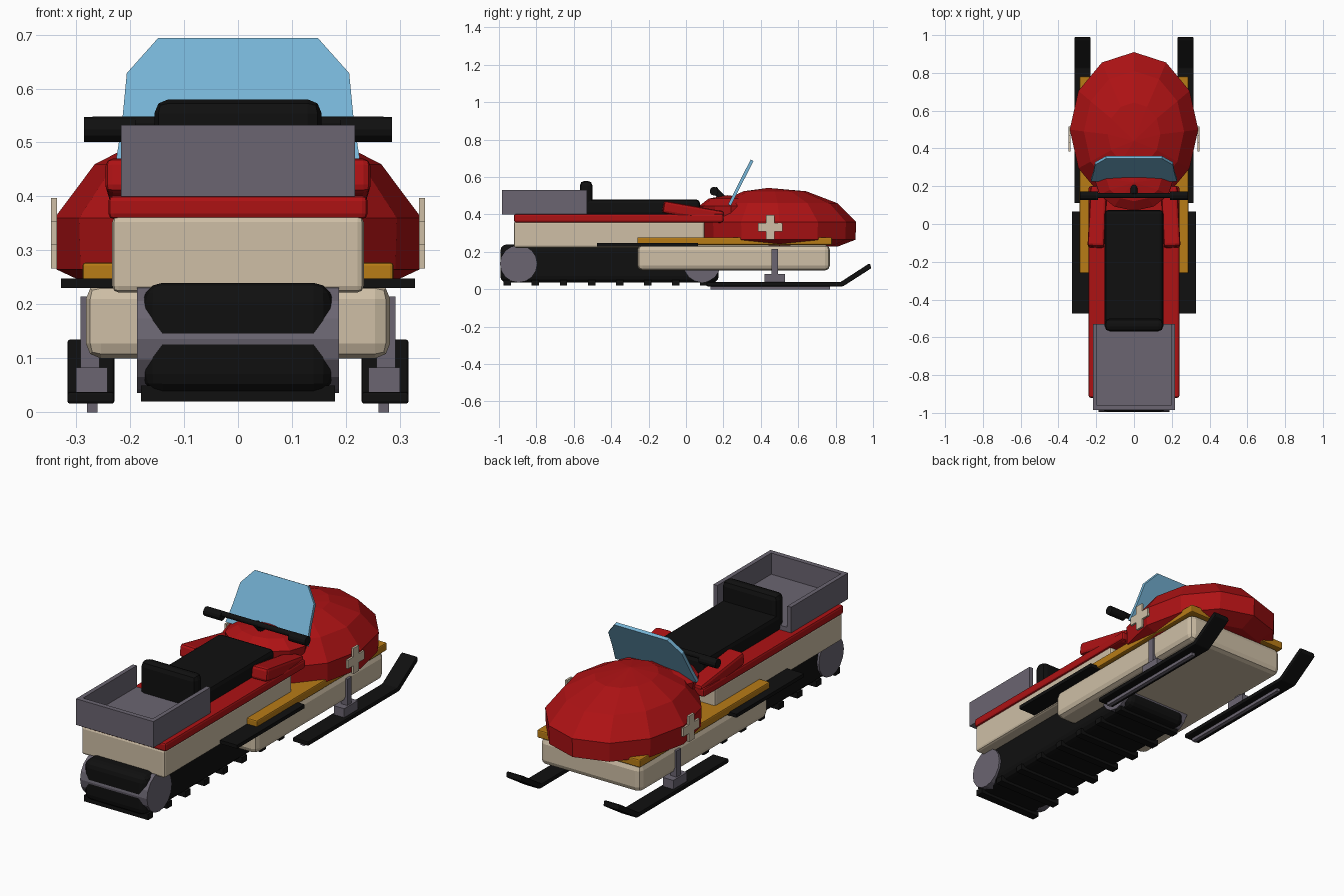
import bpy, bmesh, math
from mathutils import Vector, Matrix

if "Cube" in bpy.data.objects:
    bpy.data.objects.remove(bpy.data.objects["Cube"])


def material(name, rgb):
    m = bpy.data.materials.new(name)
    m.diffuse_color = (*rgb, 1)
    m.use_nodes = True
    m.node_tree.nodes["Principled BSDF"].inputs["Base Color"].default_value = m.diffuse_color
    return m


RED = material("red paint", (0.42, 0.006, 0.007))
CREAM = material("cream paint", (0.62, 0.52, 0.38))
BLACK = material("black rubber", (0.005, 0.005, 0.005))
GRAY = material("gray metal", (0.145, 0.13, 0.165))
AMBER = material("amber trim", (0.48, 0.20, 0.008))
BLUE = material("blue glass", (0.18, 0.45, 0.66))


def finish(bm, name, mat, bevel=0, segments=2):
    bmesh.ops.recalc_face_normals(bm, faces=bm.faces[:])
    me = bpy.data.meshes.new(name)
    bm.to_mesh(me)
    bm.free()
    me.materials.append(mat)
    ob = bpy.data.objects.new(name, me)
    bpy.context.collection.objects.link(ob)
    if bevel:
        mod = ob.modifiers.new("bevel", 'BEVEL')
        mod.width = bevel
        mod.segments = segments
        mod.limit_method = 'ANGLE'
    return ob


def box(name, mat, x, y, z, bevel=0, segments=2, rot=None):
    """Box from (min, max) ranges, optionally turned about its centre."""
    bm = bmesh.new()
    bmesh.ops.create_cube(bm, size=1)
    lo, hi = Vector((x[0], y[0], z[0])), Vector((x[1], y[1], z[1]))
    mid, size = (lo + hi) / 2, hi - lo
    turn = rot if rot else Matrix.Identity(4)
    bm.transform(Matrix.Translation(mid) @ turn @ Matrix.Diagonal((*size, 1)))
    return finish(bm, name, mat, bevel, segments)


def rod(name, mat, a, b, r, sides=12):
    a, b = Vector(a), Vector(b)
    bm = bmesh.new()
    bmesh.ops.create_cone(bm, cap_ends=True, segments=sides, radius1=r, radius2=r,
                          depth=(b - a).length)
    rot = (b - a).to_track_quat('Z', 'Y').to_matrix().to_4x4()
    bm.transform(Matrix.Translation((a + b) / 2) @ rot)
    return finish(bm, name, mat)


def dome(name, mat, cy, rx, ry, rings, top, apex_y):
    """Twelve-sided shell from (height, scale, y shift) rings closed by a tip."""
    bm = bmesh.new()
    loops = []
    for z, s, dy in rings:
        loops.append([bm.verts.new((rx * s * math.sin(i * math.pi / 6),
                                    cy + dy + ry * s * math.cos(i * math.pi / 6), z))
                      for i in range(12)])
    bm.faces.new(loops[0])
    for p, q in zip(loops, loops[1:]):
        for i in range(12):
            j = (i + 1) % 12
            bm.faces.new((p[i], p[j], q[j], q[i]))
    tip = bm.verts.new((0, apex_y, top))
    for i in range(12):
        bm.faces.new((loops[-1][i], loops[-1][(i + 1) % 12], tip))
    return finish(bm, name, mat)


def extrude_profile(name, mat, points, offset, bevel=0):
    """Flat outline pushed along an offset vector."""
    bm = bmesh.new()
    f = bm.faces.new([bm.verts.new(p) for p in points])
    ext = bmesh.ops.extrude_face_region(bm, geom=[f])['geom']
    bmesh.ops.translate(bm, vec=offset,
                        verts=[g for g in ext if isinstance(g, bmesh.types.BMVert)])
    return finish(bm, name, mat, bevel)


# Body shell
box("body", CREAM, (-.233, .233), (-.92, .10), (.222, .365), .012)
box("red_deck", RED, (-.24, .24), (-.92, .20), (.358, .402), .01)
box("belly_pan", CREAM, (-.282, .282), (-.26, .77), (.10, .238), .028)
box("amber_running_board", AMBER, (-.288, .288), (-.26, .78), (.238, .278), .006)

# Hood and dash
dome("hood", RED, .50, .34, .41,
     [(.225, .45, 0), (.23, .77, 0), (.265, .99, 0), (.36, 1, 0), (.46, .78, -.01),
      (.524, .41, -.025)], .542, .44)
dome("dash", RED, .24, .21, .17,
     [(.38, .95, 0), (.445, 1, 0), (.485, .7, 0)], .503, .22)

# Windshield leaning forward
lean = Vector((0, .45, .89))
shield = [(.228, 0), (.215, .09), (.206, .195), (.148, .268)]
outline = [Vector((x, .225, .455)) + lean * d for x, d in shield]
outline += [Vector((-p.x, p.y, p.z)) for p in reversed(outline)]
extrude_profile("windshield", BLUE, outline, (0, .015, -.008))

# Seat and cargo tray
box("seat", BLACK, (-.155, .155), (-.56, .075), (.39, .48), .02)
box("backrest", BLACK, (-.155, .155), (-.568, -.50), (.40, .58), .026)
box("tray_floor", GRAY, (-.21, .21), (-.98, -.53), (.40, .425))
box("tray_back", GRAY, (-.217, .217), (-.985, -.96), (.40, .532))

# Handlebar
rod("handlebar", BLACK, (-.27, .15, .535), (.27, .15, .535), .013)
rod("steering_stem", BLACK, (0, .23, .45), (0, .15, .535), .018)

# Track, wheels and lugs
box("track", BLACK, (-.176, .176), (-.993, .175), (.035, .24), .036, 3)
for label, y in (("rear", -.895), ("front", .085)):
    rod(label + "_wheel", GRAY, (-.187, y, .136), (.187, y, .136), .1, 16)
for i in range(8):
    y = -.955 + i * .15
    box("track_lug", BLACK, (-.18, .18), (y - .02, y + .02), (.02, .05))

# Ski outline in side view
ski = [(.11, .016), (.84, .016), (.99, .112), (.985, .135), (.975, .135),
       (.825, .038), (.11, .038)]

for s in (-1, 1):
    def span(a, b):
        return tuple(sorted((s * a, s * b)))

    # Tray walls, foot rests and fairings
    box("tray_side", GRAY, span(.195, .217), (-.985, -.53), (.40, .532))
    box("foot_rest", BLACK, span(.22, .328), (-.475, .065), (.230, .248))
    box("knee_fairing", RED, span(.15, .238), (-.125, .20), (.38, .445), .014,
        rot=Matrix.Rotation(s * math.radians(3), 4, 'Z')
        @ Matrix.Rotation(math.radians(-10), 4, 'X'))
    rod("grip", BLACK, (s * .19, .15, .524), (s * .285, .15, .524), .023)

    # Cross badge
    arm, half, cy, cz = .065, .022, .45, .332
    cross = [(-half, arm), (half, arm), (half, half), (arm, half), (arm, -half),
             (half, -half), (half, -arm), (-half, -arm), (-half, -half),
             (-arm, -half), (-arm, half), (-half, half)]
    extrude_profile("cross_badge", CREAM,
                    [(s * .335, cy + a, cz + b) for a, b in cross], (s * .011, 0, 0))

    # Ski, keel and strut
    extrude_profile("ski", BLACK, [(s * .229, y, z) for y, z in ski],
                    (s * .087, 0, 0), .006)
    box("ski_keel", GRAY, span(.26, .28), (.13, .77), (0, .02))
    box("ski_mount", GRAY, span(.242, .30), (.42, .53), (.035, .083))
    box("ski_strut", GRAY, span(.257, .292), (.457, .492), (.07, .215))
